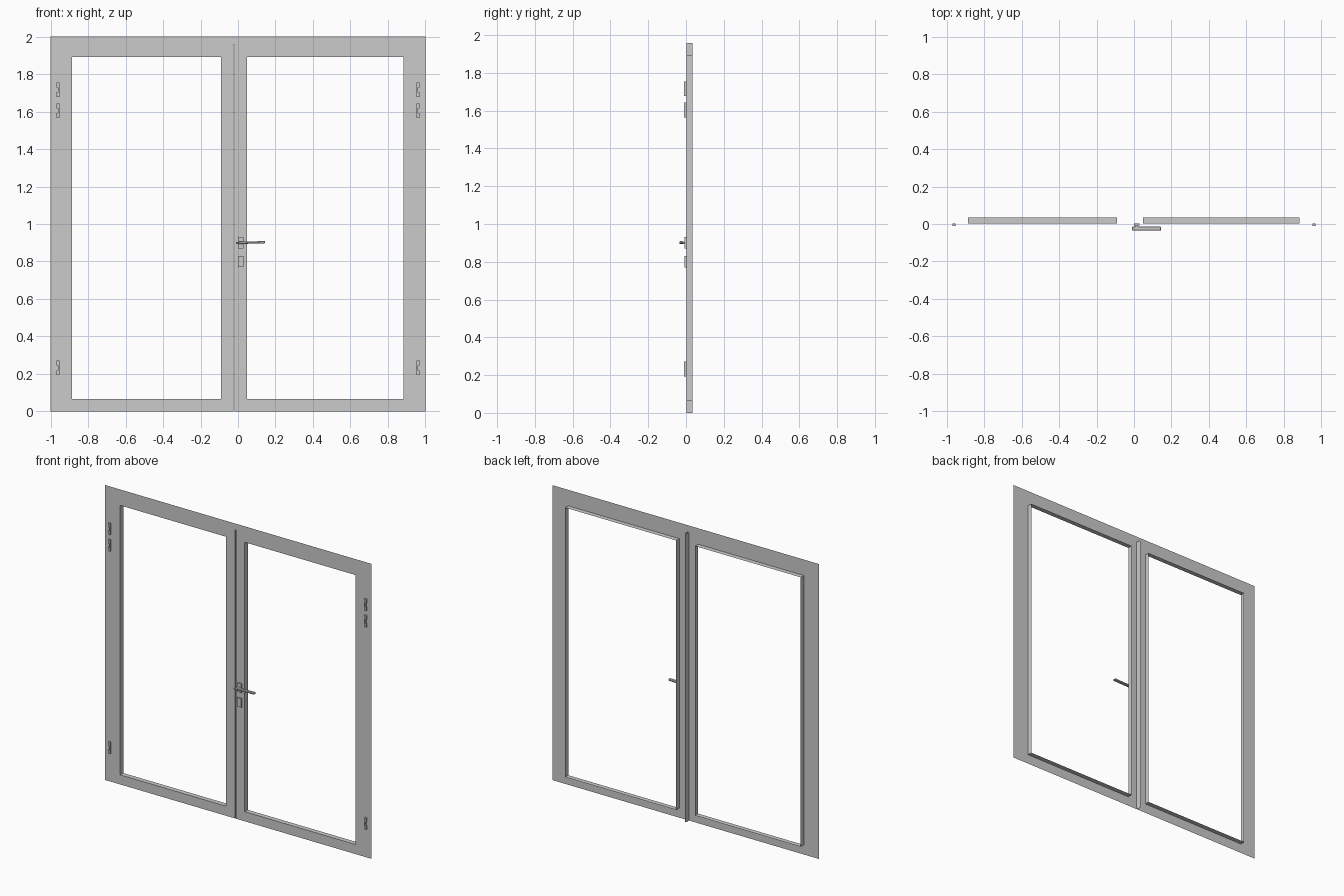
import bpy
import bmesh
from mathutils import Vector

cube = bpy.data.objects.get("Cube")
if cube:
    bpy.data.objects.remove(cube, do_unlink=True)

FACE_Y, BACK_Y = 0.002, 0.035      # sheet plane and rear edge of the returns
HEAD_Z = 1.957                     # top of the leaves
GAP_LEFT, GAP_RIGHT = -0.024, -0.018

grey = bpy.data.materials.new("painted grey")
grey.use_nodes = True
grey.diffuse_color = (0.6, 0.6, 0.6, 1)
grey.node_tree.nodes["Principled BSDF"].inputs["Base Color"].default_value = grey.diffuse_color


def finish(name, bm):
    mesh = bpy.data.meshes.new(name)
    bm.to_mesh(mesh)
    bm.free()
    mesh.materials.append(grey)
    obj = bpy.data.objects.new(name, mesh)
    bpy.context.collection.objects.link(obj)
    return obj


def add_box(bm, low, high):
    low, high = Vector(low), Vector(high)
    verts = bmesh.ops.create_cube(bm, size=1)["verts"]
    for v in verts:
        v.co = (low + high) / 2 + v.co * (high - low)
    return verts


def leaf(name, xs, zs, meeting_x):
    """Flat sheet with one opening; returns fold back at opening and meeting edge."""
    bm = bmesh.new()
    grid = [[bm.verts.new((x, FACE_Y, z)) for z in zs] for x in xs]
    for i in range(len(xs) - 1):
        for j in range(len(zs) - 1):
            if (i, j) != (1, 1):
                bm.faces.new((grid[i][j], grid[i + 1][j], grid[i + 1][j + 1], grid[i][j + 1]))

    def folds(edge):
        if not edge.is_boundary:
            return False
        points = [v.co for v in edge.verts]
        inner = all(xs[0] < p.x < xs[-1] and zs[0] < p.z < zs[-1] for p in points)
        return inner or all(abs(p.x - meeting_x) < 1e-4 for p in points)

    edges = [e for e in bm.edges if folds(e)]
    new = bmesh.ops.extrude_edge_only(bm, edges=edges)["geom"]
    for v in new:
        if isinstance(v, bmesh.types.BMVert):
            v.co.y = BACK_Y
    finish(name, bm)


# Two leaves
heights = (0, 0.065, 1.892, HEAD_Z)
leaf("right_leaf", (-1, -0.885, -0.092, GAP_LEFT), heights, GAP_LEFT)
leaf("left_leaf", (GAP_RIGHT, 0.049, 0.882, 1), heights, GAP_RIGHT)

# Head rail above the leaves
bm = bmesh.new()
bm.faces.new([bm.verts.new((x, FACE_Y, z)) for x, z in
              ((-1, HEAD_Z), (1, HEAD_Z), (1, 2), (-1, 2))])
finish("head_rail", bm)

# Hinges: two knuckles joined by a slim pin, mirrored to both sides
for side, label in ((-1, "right"), (1, "left")):
    for place, z in (("top", 1.677), ("upper", 1.565), ("bottom", 0.193)):
        bm = bmesh.new()
        for outer, z0, z1 in ((0.968, 0, 0.026), (0.961, 0.026, 0.052), (0.968, 0.052, 0.078)):
            xs = sorted((side * 0.953, side * outer))
            add_box(bm, (xs[0], -0.01, z + z0), (xs[1], FACE_Y, z + z1))
        finish(f"{label}_{place}_hinge", bm)

# Handle rose and keyhole plate
for name, z in (("handle_rose", 0.87), ("keyhole_plate", 0.77)):
    bm = bmesh.new()
    add_box(bm, (0, -0.009, z), (0.03, FACE_Y, z + 0.06))
    finish(name, bm)

# Lever with a gentle rise toward its free end, and its spindle
bm = bmesh.new()
for v in add_box(bm, (-0.01, -0.035, 0.893), (0.145, -0.014, 0.905)):
    if v.co.x > 0.1:
        v.co.z += 0.004
bmesh.ops.bevel(bm, geom=list(bm.edges), offset=0.003, segments=1, affect="EDGES")
finish("lever_handle", bm)

bm = bmesh.new()
add_box(bm, (0.009, -0.02, 0.895), (0.021, -0.008, 0.905))
finish("handle_spindle", bm)
